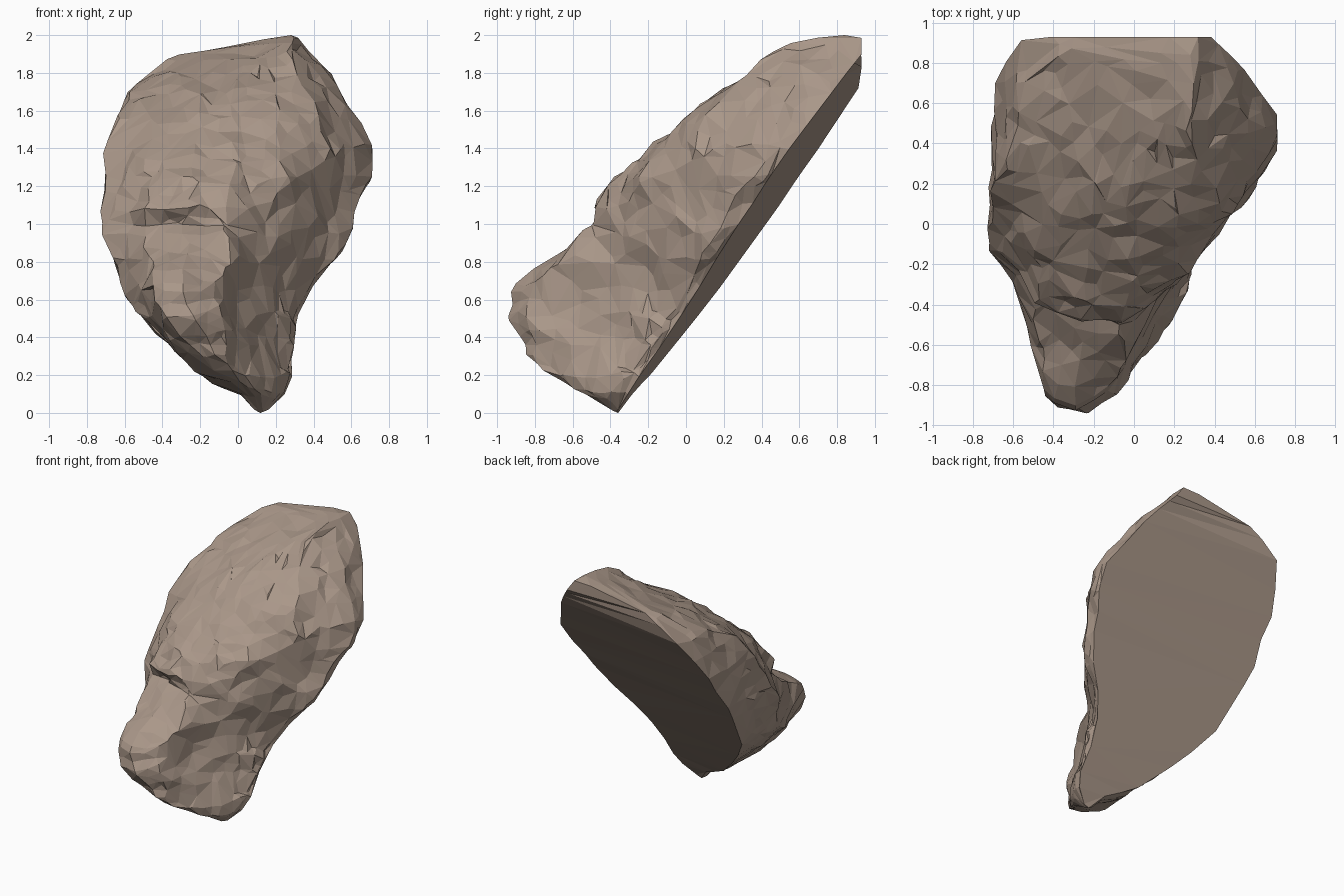
import bpy
import bmesh
from mathutils import Vector, noise

if "Cube" in bpy.data.objects:
    bpy.data.objects.remove(bpy.data.objects["Cube"])

# Sections in hundredths: height, left x, right x, then front depths left to right
SECTIONS = [
    (10, 2, 25, -40, -47, -52, -54, -50, -43, -36),
    (20, -20, 29, -50, -74, -76, -68, -58, -45, -30),
    (33, -34, 28, -58, -84, -87, -76, -56, -40, -22),
    (50, -50, 31, -52, -90, -94, -83, -56, -32, -10),
    (66, -62, 39, -24, -82, -91, -82, -46, -22, 0),
    (80, -66, 50, -22, -62, -75, -71, -39, -15, 6),
    (99, -70, 60, -10, -34, -42, -49, -31, -7, 18),
    (109, -72, 62, 0, -40, -50, -47, -32, -5, 23),
    (125, -69, 69, 8, -24, -36, -33, -26, 1, 36),
    (140, -70, 71, 19, -6, -18, -18, -13, 3, 45),
    (155, -65, 62, 32, 14, 3, -2, -1, 9, 47),
    (172, -57, 53, 55, 41, 30, 21, 20, 25, 56),
    (182, -43, 45, 74, 65, 54, 44, 37, 37, 62),
    (190, -30, 38, 88, 84, 78, 70, 58, 48, 70),
    (197, 12, 33, 86, 82, 76, 70, 63, 58, 78),
]
TIP_LOW, TIP_HIGH = Vector((0.12, -0.36, 0)), Vector((0.28, 0.84, 2))
ROWS, FRONT, WALL = 64, 48, 12


def lerp(a, b, t):
    return a + (b - a) * t


def back_plane(x, z):
    return min(0.697 * z - 0.11 * x - 0.35, 0.93)


def section_at(z):
    """Interpolated section, closing toward the two tips."""
    low = (0, 10, 14) + (-37,) * 7
    high = (200, 24, 31) + (80,) * 7
    table = [low] + SECTIONS + [high]
    for a, b in zip(table, table[1:]):
        if z * 100 <= b[0]:
            t = (z * 100 - a[0]) / (b[0] - a[0])
            return [lerp(p, q, t) / 100 for p, q in zip(a, b)][1:]
    return [v / 100 for v in high[1:]]


def sample(values, t):
    s = t * (len(values) - 1)
    i = min(int(s), len(values) - 2)
    return lerp(values[i], values[i + 1], s - i)


def weather(p):
    """Chipped rock: broad lumps plus cellular facets."""
    lump = noise.noise_vector(p * 4.5) * 0.03
    grain = noise.noise_vector(p * 10) * 0.016
    chip = noise.cell_vector(p * 5 + grain * 20) - Vector((0.5, 0.5, 0.5))
    return lump + grain + chip * 0.016


def section_points(z):
    left, right, *depth = section_at(z)
    pts = []
    for k in range(WALL):                       # left wall, from the cut face forward
        t = k / WALL
        x = left + 0.01 * (1 - t)
        pts.append((Vector((x, lerp(back_plane(x, z), depth[0], t), z)), min(1, t * 2)))
    for k in range(FRONT + 1):                  # weathered front
        t = k / FRONT
        pts.append((Vector((lerp(left, right, t), sample(depth, t), z)), 1))
    for k in range(1, WALL + 1):                # right wall, back to the cut face
        t = k / WALL
        pts.append((Vector((right, lerp(depth[-1], back_plane(right, z), t), z)), min(1, 2 - 2 * t)))
    return [p + weather(p) * w * min(1, z * 8, (2 - z) * 8) for p, w in pts]


# Rock shell with a flat cut back
bm = bmesh.new()
rings = []
for r in range(ROWS):
    z = lerp(0.02, 1.985, r / (ROWS - 1))
    rings.append([bm.verts.new(p) for p in section_points(z)])
for a, b in zip(rings, rings[1:]):
    for i in range(len(a)):
        j = (i + 1) % len(a)
        bm.faces.new((a[i], a[j], b[j], b[i]))
low, high = bm.verts.new(TIP_LOW), bm.verts.new(TIP_HIGH)
for i in range(len(rings[0])):
    j = (i + 1) % len(rings[0])
    bm.faces.new((low, rings[0][j], rings[0][i]))
    bm.faces.new((high, rings[-1][i], rings[-1][j]))
bmesh.ops.triangulate(bm, faces=bm.faces[:])
bmesh.ops.recalc_face_normals(bm, faces=bm.faces[:])
mesh = bpy.data.meshes.new("rock")
bm.to_mesh(mesh)
bm.free()
rock = bpy.data.objects.new("rock", mesh)
bpy.context.collection.objects.link(rock)

# Irregular low-poly facets
facets = rock.modifiers.new("facets", "DECIMATE")
facets.ratio = 0.13

# Stone colour
stone = bpy.data.materials.new("warm_grey_stone")
stone.use_nodes = True
colour = (0.40, 0.31, 0.25, 1)
stone.diffuse_color = colour
stone.node_tree.nodes["Principled BSDF"].inputs["Base Color"].default_value = colour
mesh.materials.append(stone)
